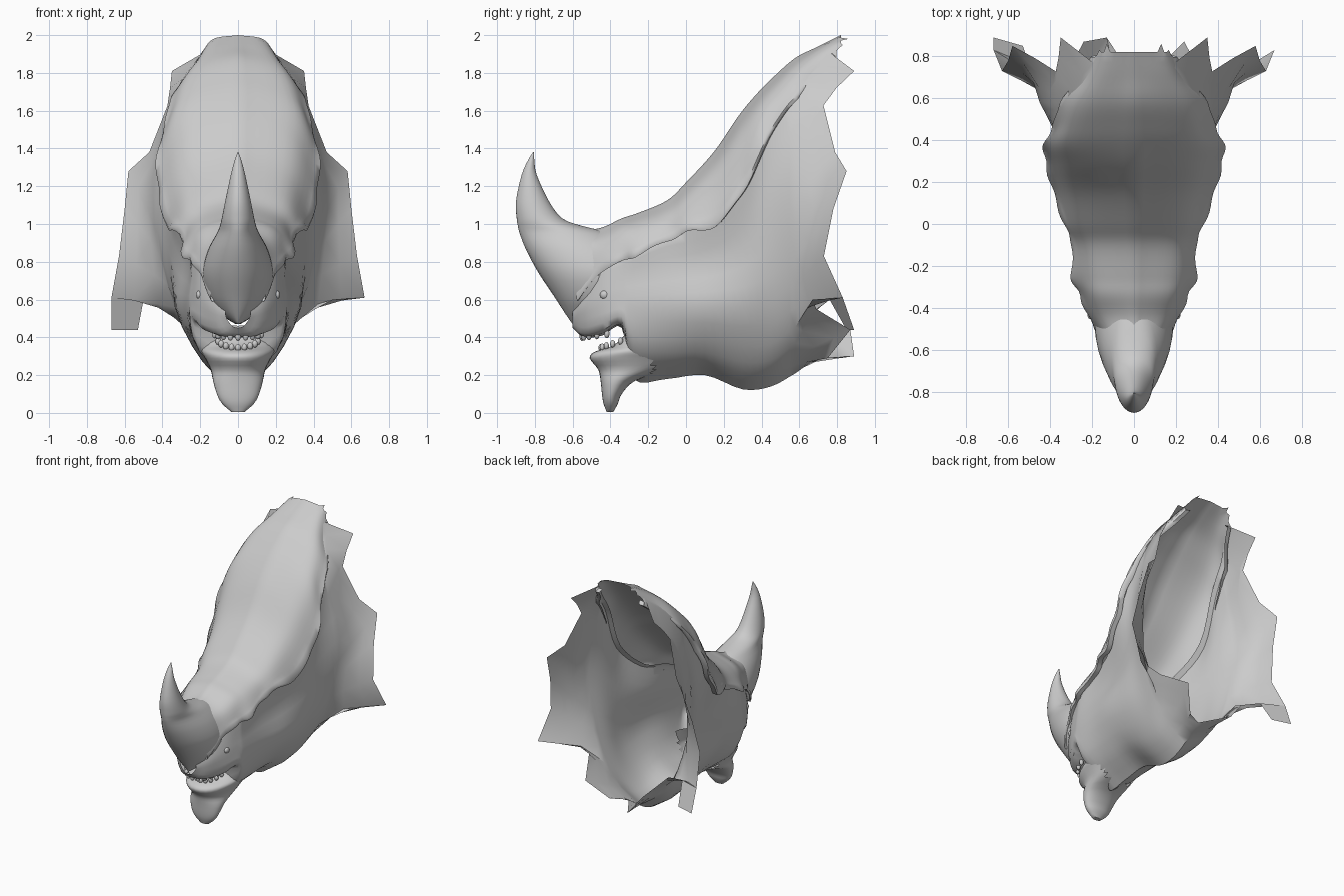
import bpy, bmesh, math
from mathutils import Vector

if "Cube" in bpy.data.objects:
    bpy.data.objects.remove(bpy.data.objects["Cube"])

grey = bpy.data.materials.new("hide_grey")
grey.diffuse_color = (0.6, 0.6, 0.6, 1)
grey.use_nodes = True
grey.node_tree.nodes["Principled BSDF"].inputs["Base Color"].default_value = grey.diffuse_color


def finish(name, bm, angle=50):
    bmesh.ops.remove_doubles(bm, verts=bm.verts, dist=0.0005)
    bmesh.ops.recalc_face_normals(bm, faces=bm.faces)
    me = bpy.data.meshes.new(name)
    bm.to_mesh(me)
    bm.free()
    me.materials.append(grey)
    ob = bpy.data.objects.new(name, me)
    bpy.context.collection.objects.link(ob)
    bpy.context.view_layer.objects.active = ob
    ob.select_set(True)
    bpy.ops.object.shade_smooth_by_angle(angle=math.radians(angle))
    ob.select_set(False)
    return ob


def smooth(pts, n):
    """Catmull-Rom samples through pts, n per span."""
    pts = [Vector(p) for p in pts]
    out = []
    for i in range(len(pts) - 1):
        b, c = pts[i], pts[i + 1]
        a = pts[i - 1] if i else b * 2 - c
        d = pts[i + 2] if i + 2 < len(pts) else c * 2 - b
        for k in range(n):
            t = k / n
            out.append(0.5 * (2 * b + (c - a) * t + (2 * a - 5 * b + 4 * c - d) * t * t
                              + (3 * b - a - 3 * c + d) * t ** 3))
    return out + [pts[-1]]


def grid(bm, rows, closed=False):
    vs = [[bm.verts.new(p) for p in r] for r in rows]
    for r, s in zip(vs, vs[1:]):
        n = len(r)
        for j in range(n if closed else n - 1):
            k = (j + 1) % n
            bm.faces.new((r[j], r[k], s[k], s[j]))
    return vs


def mirror(rows):
    return [[Vector((-p[0], p[1], p[2])) for p in r] for r in rows]


def refine(sections, cols, rows):
    """Smooth in both directions: sections are lists of points."""
    across = [smooth(s, cols) for s in sections]
    lines = [smooth(line, rows) for line in zip(*across)]
    return [list(r) for r in zip(*lines)]


# Skin of the muzzle, cheeks and neck: y, upper x z, side x z, cheek x z, jaw x z, middle z
skin = [
    (-.60, .05, .60, .065, .54, .06, .50, .03, .46, .45),
    (-.54, .12, .68, .14, .60, .14, .53, .10, .42, .40),
    (-.44, .19, .77, .205, .67, .21, .57, .18, .44, .41),
    (-.34, .23, .82, .24, .70, .25, .59, .23, .48, .45),
    (-.28, .25, .85, .25, .72, .265, .56, .21, .34, .18),
    (-.10, .26, .94, .26, .76, .29, .56, .195, .32, .18),
    (.10, .31, 1.0, .285, .79, .325, .56, .195, .32, .20),
    (.30, .38, 1.2, .335, .88, .335, .56, .185, .27, .125),
    (.45, .36, 1.53, .385, 1.04, .335, .59, .19, .28, .14),
    (.58, .33, 1.70, .45, 1.15, .375, .68, .225, .37, .21),
]
secs = [[(a, y, b), (c, y, d), (e, y, f), (g, y, h), (0, y, m)]
        for y, a, b, c, d, e, f, g, h, m in skin]
rows = refine(secs, 3, 4)
# Torn flaring rim at the back of the neck
rim = [(.195, .77, 1.90), (.35, .89, 1.81), (.36, .72, 1.66), (.47, .79, 1.38),
       (.58, .85, 1.28), (.60, .78, 1.08), (.63, .73, .83), (.67, .83, .61),
       (.50, .67, .60), (.335, .69, .55), (.24, .87, .44), (.12, .75, .29), (0, .69, .29)]
rim = [Vector(p) for p in rim]


def with_rim(rows, rim):
    base, out = rows[-1], list(rows)
    for t in (.35, .7, 1):
        out.append([Vector((a.x + (b.x - a.x) * t ** 1.25, a.y + (b.y - a.y) * t,
                            a.z + (b.z - a.z) * t)) for a, b in zip(base, rim)])
    # Extra strip tucked under the forehead plate
    return [[Vector((r[0].x * .9, r[0].y, r[0].z + .025))] + r for r in out]


left_rim = list(rim)
left_rim[8] = Vector((.50, .76, .60))
left_rim[11] = Vector((.13, .89, .30))
bm = bmesh.new()
grid(bm, with_rim(rows, rim))
grid(bm, mirror(with_rim(rows, left_rim)))
# Loose flap on the left of the rim
bm.faces.new([bm.verts.new(p) for p in
              [(-.67, .83, .61), (-.67, .89, .44), (-.53, .85, .44), (-.50, .76, .60)]])
finish("head_skin", bm)

# Bony forehead plate: y, middle z, shoulder x z, edge x z
plate = [
    (-.58, .965, .11, .88, .145, .61), (-.45, .98, .155, .905, .215, .77),
    (-.34, 1.03, .185, .965, .26, .82), (-.25, 1.06, .195, .995, .30, .86),
    (-.10, 1.125, .21, 1.05, .295, .93), (0, 1.22, .24, 1.13, .335, .975),
    (.15, 1.385, .27, 1.27, .385, 1.01), (.28, 1.575, .29, 1.46, .42, 1.16),
    (.38, 1.695, .30, 1.60, .43, 1.35), (.47, 1.785, .27, 1.71, .385, 1.54),
    (.58, 1.88, .23, 1.82, .355, 1.67), (.70, 1.94, .17, 1.91, .26, 1.80),
    (.82, 2.0, .13, 1.98, .195, 1.905),
]
secs = [[(0, y, t), (a, y, b), (c, y, d)] for y, t, a, b, c, d in plate]
rows = refine(secs, 6, 5)
rows[-1][6].y = .86
for j in range(9, 13):
    rows[-1][j].y = .77 + (12 - j) * .02
for i, r in enumerate(rows):
    e = r[-1]
    # Gently scalloped edge with a lip turned in towards the skin
    if e.y < .6:
        e.x += .006 * math.sin(i * 1.0)
        e.z += .007 * math.sin(i * .8)
    r.append(e + Vector((-.005, .005, -.02)))
    r.append(e + Vector((-.04, .012, -.015)))
bm = bmesh.new()
grid(bm, rows)
grid(bm, mirror(rows))
finish("forehead_plate", bm, 60)


def stack(name, levels, sides, back, power=1.0, n=3):
    """Loft of oval slices (z, front y, back y, half width), left open behind y = back."""
    bm = bmesh.new()
    out = []
    for z, f, b, w in smooth([Vector(s) for s in levels], n):
        ring = []
        for k in range(sides):
            a = 2 * math.pi * k / sides
            c, s = math.cos(a), math.sin(a)
            ring.append((w * math.copysign(abs(c) ** power, c),
                         (f + b) / 2 + (b - f) / 2 * math.copysign(abs(s) ** power, s), z))
        out.append(ring)
    vs = grid(bm, out, True)
    bm.faces.new(vs[0])
    bm.faces.new(vs[-1])
    hidden = [f for f in bm.faces if f.calc_center_median().y > back]
    bmesh.ops.delete(bm, geom=hidden, context='FACES')
    return finish(name, bm)


# Nose horn running down into the beak, its wide foot buried in the plate
stack("nose_horn", [
    (.47, -.60, -.30, .012), (.505, -.625, -.26, .07), (.55, -.655, -.24, .118),
    (.62, -.70, -.22, .16), (.74, -.78, -.18, .188), (.86, -.845, -.24, .16),
    (.95, -.88, -.40, .112), (.99, -.89, -.55, .096), (1.03, -.896, -.655, .086),
    (1.12, -.90, -.725, .068), (1.26, -.87, -.79, .038), (1.34, -.835, -.803, .017),
    (1.38, -.81, -.805, .002)], 32, -.42, 1.05)

# Lower jaw with the pointed chin
stack("lower_jaw", [
    (.005, -.42, -.385, .035), (.05, -.437, -.36, .085), (.10, -.445, -.34, .112),
    (.17, -.452, -.27, .132), (.23, -.465, -.10, .145), (.29, -.51, -.02, .175),
    (.325, -.48, .0, .195), (.36, -.38, .0, .20), (.43, -.31, -.02, .205)], 32, -.18, .95)


def balls(name, places):
    bm = bmesh.new()
    for p, s in places:
        r = bmesh.ops.create_uvsphere(bm, u_segments=10, v_segments=6, radius=1)
        for v in r["verts"]:
            v.co = Vector((v.co.x * s[0] + p[0], v.co.y * s[1] + p[1], v.co.z * s[2] + p[2]))
    return finish(name, bm)


# Teeth on curved rows, and the eyes
upper, lower = [], []
for k in range(-4, 5):
    a = k * math.radians(18)
    x, y = math.sin(a), math.cos(a)
    upper.append(((.13 * x, -.36 - .19 * y, .405 + .02 * (1 - y)), (.016, .014, .024)))
    lower.append(((.11 * x, -.30 - .15 * y, .345 + .05 * (1 - y)), (.016, .014, .02)))
balls("upper_teeth", upper)
balls("lower_teeth", lower)
balls("eyes", [((s * .205, -.43, .625), (.018, .026, .024)) for s in (-1, 1)])
